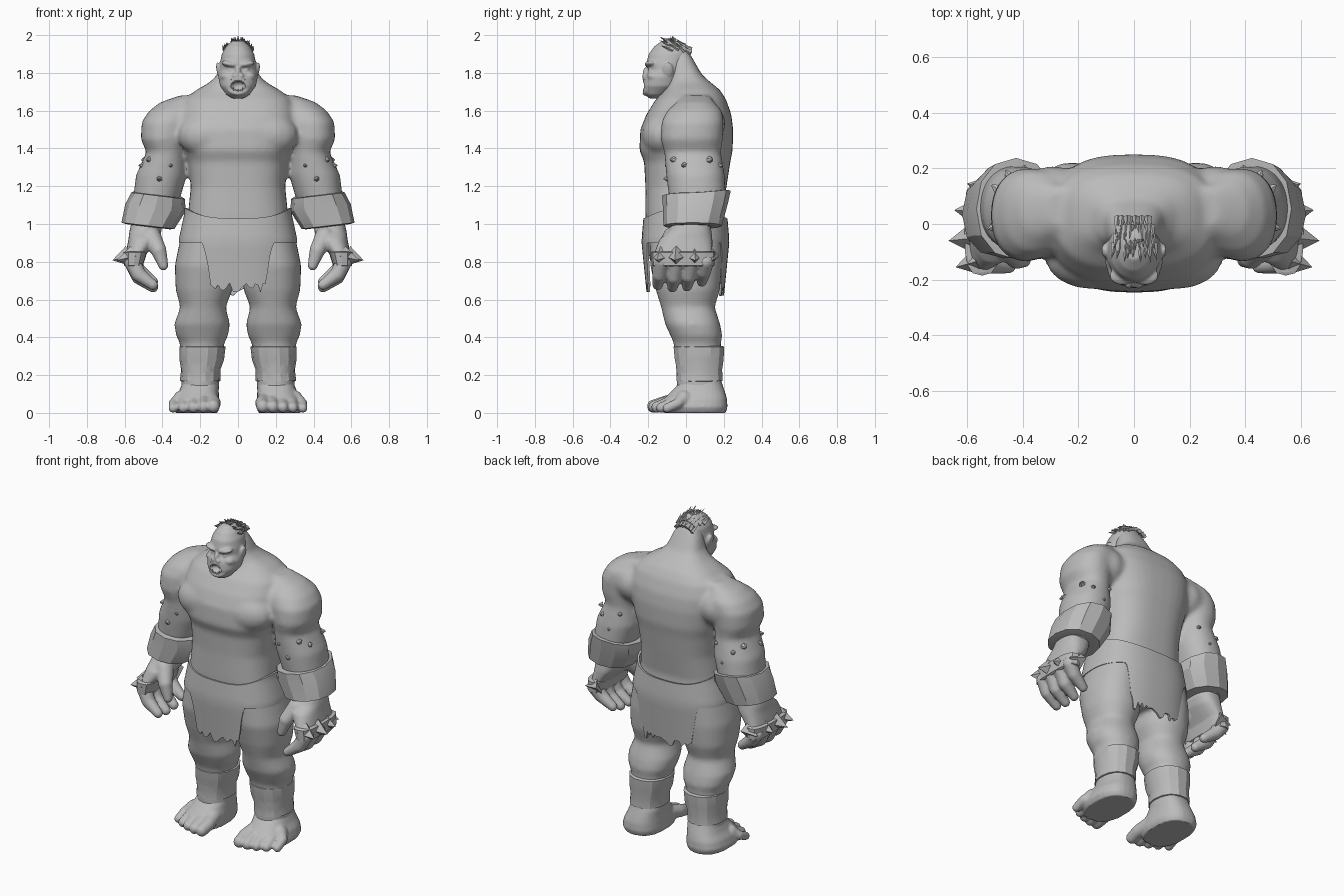
import bpy, bmesh, math, random
from mathutils import Vector, Matrix

random.seed(4)
cube = bpy.data.objects.get("Cube")
if cube:
    bpy.data.objects.remove(cube)

grey = bpy.data.materials.new("stone_grey")
grey.use_nodes = True
COLOUR = (0.5, 0.5, 0.5, 1)
grey.diffuse_color = COLOUR
grey.node_tree.nodes["Principled BSDF"].inputs["Base Color"].default_value = COLOUR


def oval(a, p):
    """Point on a unit squared-off oval."""
    c, s = math.cos(a), math.sin(a)
    return (math.copysign(abs(c) ** (2 / p), c), math.copysign(abs(s) ** (2 / p), s))


def loft(bm, rings, n=28, p=2.2, sides=(1,)):
    """Closed stack of level ovals, each ring (z, x, y, rx, ry)."""
    for side in sides:
        loops = []
        for z, x, y, rx, ry in rings:
            pts = [oval(math.tau * i / n, p) for i in range(n)]
            loops.append([bm.verts.new((side * (x + rx * u), y + ry * v, z)) for u, v in pts])
        for lo, hi in zip(loops, loops[1:]):
            for i in range(n):
                j = (i + 1) % n
                bm.faces.new((lo[i], lo[j], hi[j], hi[i]))
        bm.faces.new(loops[0][::-1])
        bm.faces.new(loops[-1])


def ball(bm, centre, size, turn=0.0):
    m = Matrix.Translation(centre) @ Matrix.Rotation(turn, 4, 'Y') @ Matrix.Diagonal((*size, 1))
    bmesh.ops.create_uvsphere(bm, u_segments=16, v_segments=10, radius=1, matrix=m)


def cone(bm, a, b, r1, r2=0.0, n=4):
    a, b = Vector(a), Vector(b)
    m = Matrix.Translation((a + b) / 2) @ (b - a).to_track_quat('Z', 'Y').to_matrix().to_4x4()
    bmesh.ops.create_cone(bm, cap_ends=True, segments=n, radius1=r1, radius2=r2,
                          depth=(b - a).length, matrix=m)


def digit(bm, pts, radii):
    """Finger or toe made of joints and tapered bones."""
    for q, r in zip(pts, radii):
        ball(bm, q, (r, r, r))
    for i in range(len(pts) - 1):
        cone(bm, pts[i], pts[i + 1], radii[i], radii[i + 1], 14)


def finish(name, bm, mirror=False, voxel=0, smooth=0, cutter=None, thick=0, angle=40):
    bmesh.ops.recalc_face_normals(bm, faces=bm.faces[:])
    me = bpy.data.meshes.new(name)
    bm.to_mesh(me)
    bm.free()
    ob = bpy.data.objects.new(name, me)
    bpy.context.collection.objects.link(ob)
    if thick:
        ob.modifiers.new("thickness", 'SOLIDIFY').thickness = thick
    if voxel:
        re = ob.modifiers.new("blend", 'REMESH')
        re.mode, re.voxel_size = 'VOXEL', voxel
        sm = ob.modifiers.new("soften", 'SMOOTH')
        sm.factor, sm.iterations = 0.5, smooth
    if cutter:
        cut = ob.modifiers.new("cut", 'BOOLEAN')
        cut.operation, cut.object, cut.solver = 'DIFFERENCE', cutter, 'EXACT'
    if mirror:
        ob.modifiers.new("mirror", 'MIRROR').use_mirror_merge = False
    # bake the modifiers into the mesh
    bpy.context.view_layer.update()
    ev = ob.evaluated_get(bpy.context.evaluated_depsgraph_get())
    baked = bpy.data.meshes.new_from_object(ev)
    ob.modifiers.clear()
    ob.data = baked
    baked.materials.clear()
    baked.materials.append(grey)
    bpy.ops.object.select_all(action='DESELECT')
    ob.select_set(True)
    bpy.context.view_layer.objects.active = ob
    bpy.ops.object.shade_smooth_by_angle(angle=math.radians(angle))
    return ob


# Body: torso, arms and legs blended into one skin
both = (1, -1)
bm = bmesh.new()
torso = [(.72, -.12, .12, .14), (.80, -.19, .18, .26), (.92, -.21, .2, .285), (1.05, -.215, .19, .265),
         (1.2, -.215, .215, .25), (1.33, -.222, .235, .265), (1.39, -.247, .247, .285),
         (1.5, -.242, .25, .305), (1.58, -.21, .24, .31), (1.66, -.16, .212, .285),
         (1.71, -.11, .18, .22), (1.75, -.09, .13, .15), (1.79, -.09, .085, .11),
         (1.86, -.09, .045, .088), (1.92, -.09, .01, .06)]
loft(bm, [(z, 0, (f + b) / 2, w, (b - f) / 2) for z, f, b, w in torso], 40, 2.7)
loft(bm, [(.98, .48, .04, .085, .1), (1.14, .43, .06, .125, .15), (1.26, .405, .05, .135, .155),
          (1.38, .38, .035, .105, .15), (1.45, .39, .03, .125, .165), (1.54, .38, .035, .13, .165),
          (1.6, .35, .045, .12, .145), (1.645, .31, .05, .1, .1), (1.68, .25, .055, .06, .07)],
     sides=both)
loft(bm, [(.1, .2, .07, .1, .12), (.2, .2, .07, .1, .12), (.37, .19, .06, .118, .125),
          (.41, .19, .055, .138, .138), (.47, .19, .035, .148, .146), (.56, .185, .01, .12, .142),
          (.65, .18, .01, .15, .17), (.78, .175, 0, .16, .19), (.95, .16, 0, .14, .19)], sides=both)
for s in both:
    # shoulder and chest muscle bridging torso and arm
    ball(bm, (s * .29, .045, 1.53), (.17, .165, .135))
    ball(bm, (s * .15, -.12, 1.47), (.17, .115, .12))
finish("body", bm, voxel=.012, smooth=12)

# Head and face in one skin, with an open mouth
bm = bmesh.new()
ball(bm, (0, -.24, 1.732), (.042, .05, .03))
mouth = finish("mouth_cutter", bm)
mouth.hide_render = True
bm = bmesh.new()
loft(bm, [(1.665, 0, -.165, .03, .03), (1.685, 0, -.157, .062, .06), (1.73, 0, -.132, .095, .1),
          (1.78, 0, -.12, .105, .102), (1.815, 0, -.1, .1, .1), (1.85, 0, -.1, .096, .11),
          (1.9, 0, -.09, .086, .108), (1.94, 0, -.083, .064, .085), (1.97, 0, -.083, .03, .045)],
     32, 2.1)
for s in both:
    ball(bm, (s * .04, -.186, 1.846), (.05, .034, .017), -.2 * s)
    ball(bm, (s * .06, -.165, 1.785), (.036, .042, .026), .3 * s)
    ball(bm, (s * .04, -.184, 1.816), (.02, .018, .011))
    ball(bm, (s * .101, -.095, 1.815), (.013, .028, .042), .2 * s)
    ball(bm, (s * .017, -.216, 1.785), (.015, .018, .012))
ball(bm, (0, -.208, 1.802), (.016, .022, .03))
turns = [math.tau * i / 20 for i in range(21)]
digit(bm, [(.053 * math.cos(t), -.218 + .02 * math.cos(t) ** 2, 1.73 + .038 * math.sin(t)) for t in turns],
      [.013] * len(turns))
finish("head", bm, voxel=.006, smooth=5, cutter=mouth)
mouth.hide_viewport = True

# Teeth, with longer fangs at the corners
bm = bmesh.new()
for i in range(-3, 4):
    x = i * .012
    y = -.222 + 5 * x * x
    long = .026 if abs(i) == 2 else .014
    for z, way in ((1.765, -1), (1.699, 1)):
        cone(bm, (x, y, z), (x, y - .003, z + way * long), .007, .001, 6)
finish("teeth", bm)

# Tufts of hair swept forward over the crown
bm = bmesh.new()
for row in range(4):
    y = -.085 + .032 * row
    for i in range(-4, 5):
        x = (.017 - .001 * row) * i + random.uniform(-.005, .005)
        z = 1.968 - 7 * x * x - 3.5 * (y + .083) ** 2
        tip = min(z + random.uniform(.012, .03), 2)
        cone(bm, (x, y + .015, z - .012), (x * 1.15, y - random.uniform(.03, .06), tip), .013, 0, 4)
for i in range(-2, 3):
    cone(bm, (i * .014, -.06, 1.955), (i * .016, -.075 + .01 * i, 2 - .006 * abs(i)), .012, 0, 4)
finish("hair", bm, angle=20)

# Waist wrap with ragged front and back cloths
bm = bmesh.new()
n, levels, grid = 144, 9, []
for i in range(n):
    u, v = oval(math.tau * i / n, 2.5)
    x = abs(u) * .3
    edge, floor = (.15, .615) if v > 0 else (.125, .635)
    k = min(max((x - edge) / .06, 0), 1)
    ragged = floor + random.uniform(0, .055)
    low = ragged + (.9 - ragged) * k * k * (3 - 2 * k)
    high = 1.03 + .055 * abs(u) ** 3
    column = []
    for j in range(levels + 1):
        z = high + (low - high) * j / levels
        flare = min(max((1.06 - z) / .14, 0), 1)
        inward = max(.9 - z, 0) * .1
        column.append(bm.verts.new((u * (.283 + .03 * flare), v * (.22 + .012 * flare - inward) - .003, z)))
    grid.append(column)
for i in range(n):
    a, b = grid[i], grid[(i + 1) % n]
    for j in range(levels):
        bm.faces.new((a[j], a[j + 1], b[j + 1], b[j]))
finish("waist_cloth", bm, thick=.012, angle=50)

# Forearm guards, rising to a point at the elbow
bm = bmesh.new()
loft(bm, [(.98, .475, .035, .115, .13), (.985, .477, .035, .14, .155), (1.085, .437, .05, .16, .172),
          (1.15, .423, .055, .142, .182), (1.153, .423, .055, .13, .165)], 12)
for v in bm.verts:
    v.co.z += (v.co.x - .43) * .12 + (max(v.co.y - .1, 0) * .2 if v.co.z > 1.05 else 0)
finish("forearm_guard", bm, mirror=True, angle=25)

# Shin guards, pinched above the ankle
bm = bmesh.new()
loft(bm, [(.165, .2, .072, .095, .11), (.17, .2, .072, .108, .125), (.23, .197, .072, .104, .122),
          (.28, .192, .07, .118, .132), (.35, .188, .068, .122, .137), (.355, .188, .068, .11, .125)], 14)
finish("shin_guard", bm, mirror=True, angle=25)

# Hands: palm, four curled fingers and a thumb
bm = bmesh.new()
loft(bm, [(.77, .55, -.015, .035, .14), (.84, .54, -.015, .055, .155), (.92, .5, 0, .08, .14),
          (.96, .49, .02, .085, .115), (1.03, .48, .035, .08, .09)], p=2.5)
for i in range(4):
    y = -.13 + .078 * i
    drop = (.012, 0, .005, .03)[i]
    digit(bm, [(.56, y, .8), (.525, y - .01, .72 + drop), (.45, y - .02, .665 + drop)],
          [.045, .04, .028])
digit(bm, [(.46, -.07, .93), (.42, -.12, .86), (.395, -.13, .78)], [.055, .042, .027])
finish("hand", bm, mirror=True, voxel=.008, smooth=5)

# Knuckle bands with broad outward spikes
bm = bmesh.new()
loft(bm, [(.775, .553, -.015, .04, .155), (.78, .553, -.015, .05, .165), (.85, .545, -.015, .064, .17),
          (.855, .545, -.015, .05, .16)], 16, 3)
for y, tip in ((-.155, .64), (-.06, .665), (.05, .645), (.145, .6)):
    cone(bm, (tip - .085, y * .85, .83), (tip, y, .808), .055, 0, 4)
finish("knuckle_band", bm, mirror=True, angle=25)

# Small studs on the upper arms
bm = bmesh.new()
for i in range(9):
    a = -1.9 + .5 * i
    z = (1.31, 1.24, 1.34)[i % 3]
    out = Vector((math.cos(a), math.sin(a), 0))
    at = Vector((.397 + .122 * out.x, .046 + .15 * out.y, z))
    cone(bm, at - out * .01, at + out * .016, .02, .004, 6)
finish("arm_studs", bm, mirror=True, angle=25)

# Feet with five toes
bm = bmesh.new()
loft(bm, [(0, .22, .045, .112, .165), (.03, .222, .045, .125, .175), (.075, .217, .05, .118, .167),
          (.11, .208, .062, .106, .145), (.15, .2, .075, .098, .118), (.19, .2, .075, .09, .105)], p=2.5)
for i in range(5):
    x = .128 + .053 * i
    tip = -.172 + .0045 * i * i
    r = .035 - .0025 * i
    digit(bm, [(.2 + (x - .2) * .7, -.01, .075), (x, tip + .06, .052), (x + .003, tip, r)],
          [.045, r * 1.08, r])
finish("foot", bm, mirror=True, voxel=.008, smooth=3)
